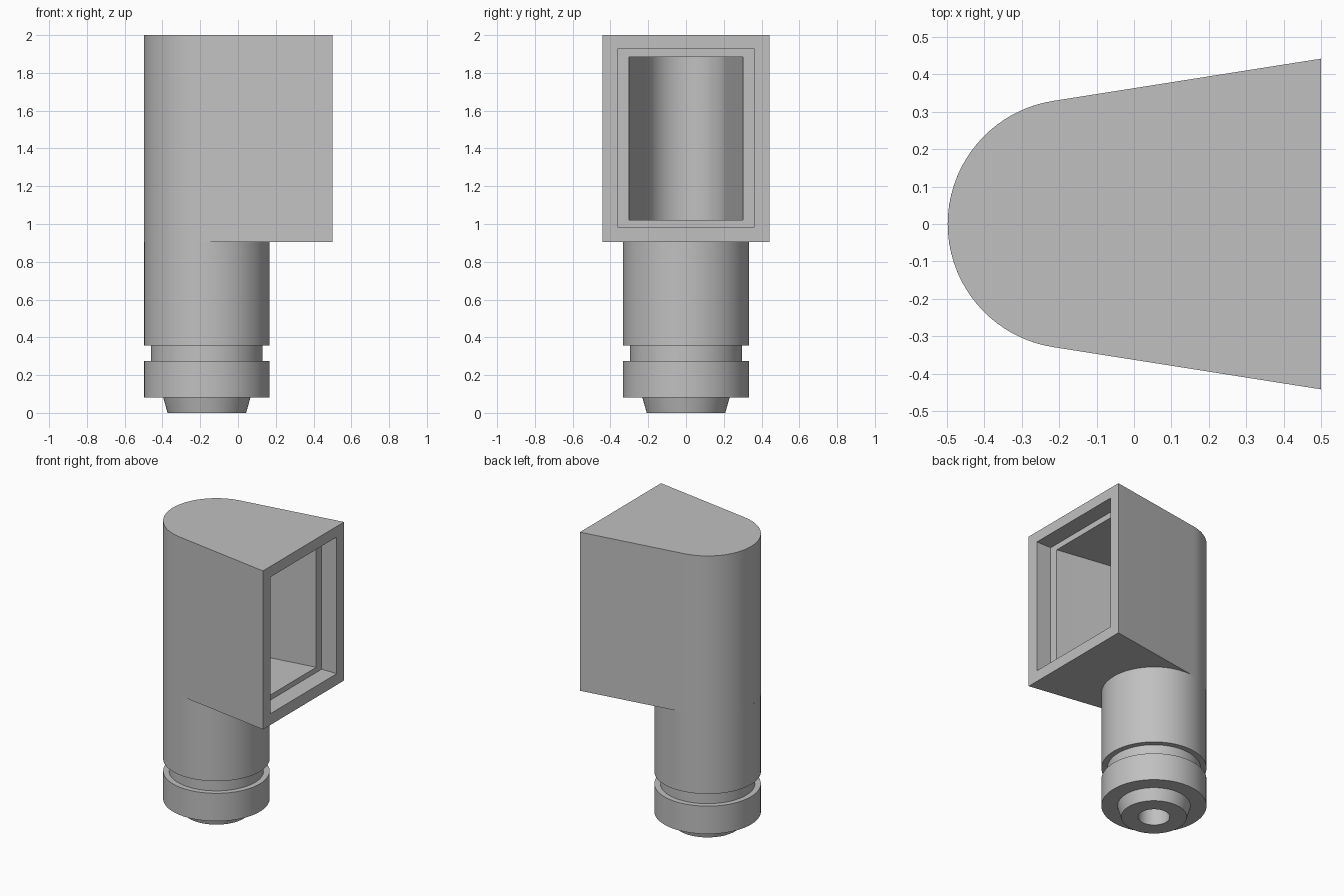
import bpy, bmesh, math

if "Cube" in bpy.data.objects:
    bpy.data.objects.remove(bpy.data.objects["Cube"])

CX = -0.165          # axis of the round shaft
R = 0.333            # shaft radius
FLOOR = 0.906        # underside of the head

grey = bpy.data.materials.new("light grey")
grey.diffuse_color = (0.53, 0.53, 0.53, 1)
grey.use_nodes = True
grey.node_tree.nodes["Principled BSDF"].inputs["Base Color"].default_value = grey.diffuse_color


def finish(bm, name):
    bmesh.ops.recalc_face_normals(bm, faces=bm.faces)
    me = bpy.data.meshes.new(name)
    bm.to_mesh(me)
    bm.free()
    me.materials.append(grey)
    ob = bpy.data.objects.new(name, me)
    bpy.context.collection.objects.link(ob)
    return ob


def prism(name, outline, z0, z1):
    bm = bmesh.new()
    face = bm.faces.new([bm.verts.new((x, y, z0)) for x, y in outline])
    top = bmesh.ops.extrude_face_region(bm, geom=[face])
    verts = [v for v in top["geom"] if isinstance(v, bmesh.types.BMVert)]
    bmesh.ops.translate(bm, verts=verts, vec=(0, 0, z1 - z0))
    return finish(bm, name)


def horseshoe(r, x_end, y_end, n=40):
    """Round back joined by tangent, flaring sides to a flat front."""
    dx = x_end - CX
    tilt = math.atan2(y_end, dx) - math.asin(r / math.hypot(dx, y_end))
    a0, a1 = math.pi / 2 + tilt, 3 * math.pi / 2 - tilt
    arc = [(CX + r * math.cos(a0 + (a1 - a0) * i / n),
            r * math.sin(a0 + (a1 - a0) * i / n)) for i in range(n + 1)]
    return arc + [(x_end, -y_end), (x_end, y_end)]


def lathe(name, profile, n=80):
    bm = bmesh.new()
    rings = [[bm.verts.new((CX + r * math.cos(2 * math.pi * i / n),
                            r * math.sin(2 * math.pi * i / n), z))
              for i in range(n)] for r, z in profile]
    for a, b in zip(rings, rings[1:]):
        for i in range(n):
            j = (i + 1) % n
            bm.faces.new((a[i], a[j], b[j], b[i]))
    return finish(bm, name)


def smooth(ob):
    bpy.ops.object.select_all(action='DESELECT')
    ob.select_set(True)
    bpy.context.view_layer.objects.active = ob
    for m in list(ob.modifiers):
        bpy.ops.object.modifier_apply(modifier=m.name)
    bpy.ops.object.shade_smooth_by_angle(angle=math.radians(20))


# hollow head with a flared window opening
head = prism("head", horseshoe(R, 0.5, 0.442), FLOOR, 2.0)
slope = 0.157
cutters = [
    prism("cavity_cutter", horseshoe(0.213, 0.385 + 0.04, 0.303 + 0.04 * slope), 1.02, 1.885),
    prism("recess_cutter", [(0.385, -0.362), (0.6, -0.362), (0.6, 0.362), (0.385, 0.362)],
          0.984, 1.926),
    prism("bore_cutter", [(CX + 0.1 * math.cos(math.tau * i / 80),
                           0.1 * math.sin(math.tau * i / 80)) for i in range(80)], 0.8, 1.1),
]
for c in cutters:
    m = head.modifiers.new(c.name, 'BOOLEAN')
    m.operation, m.solver, m.object = 'DIFFERENCE', 'EXACT', c
smooth(head)
for c in cutters:
    bpy.data.objects.remove(c)

# shaft with ring groove, collar, tapered tip and central bore
shaft = lathe("shaft", [
    (R, FLOOR), (R, 0.358), (0.296, 0.358), (0.296, 0.274), (R, 0.274), (R, 0.082),
    (0.231, 0.082), (0.208, 0.0), (0.1, 0.0), (0.1, FLOOR)])
smooth(shaft)
